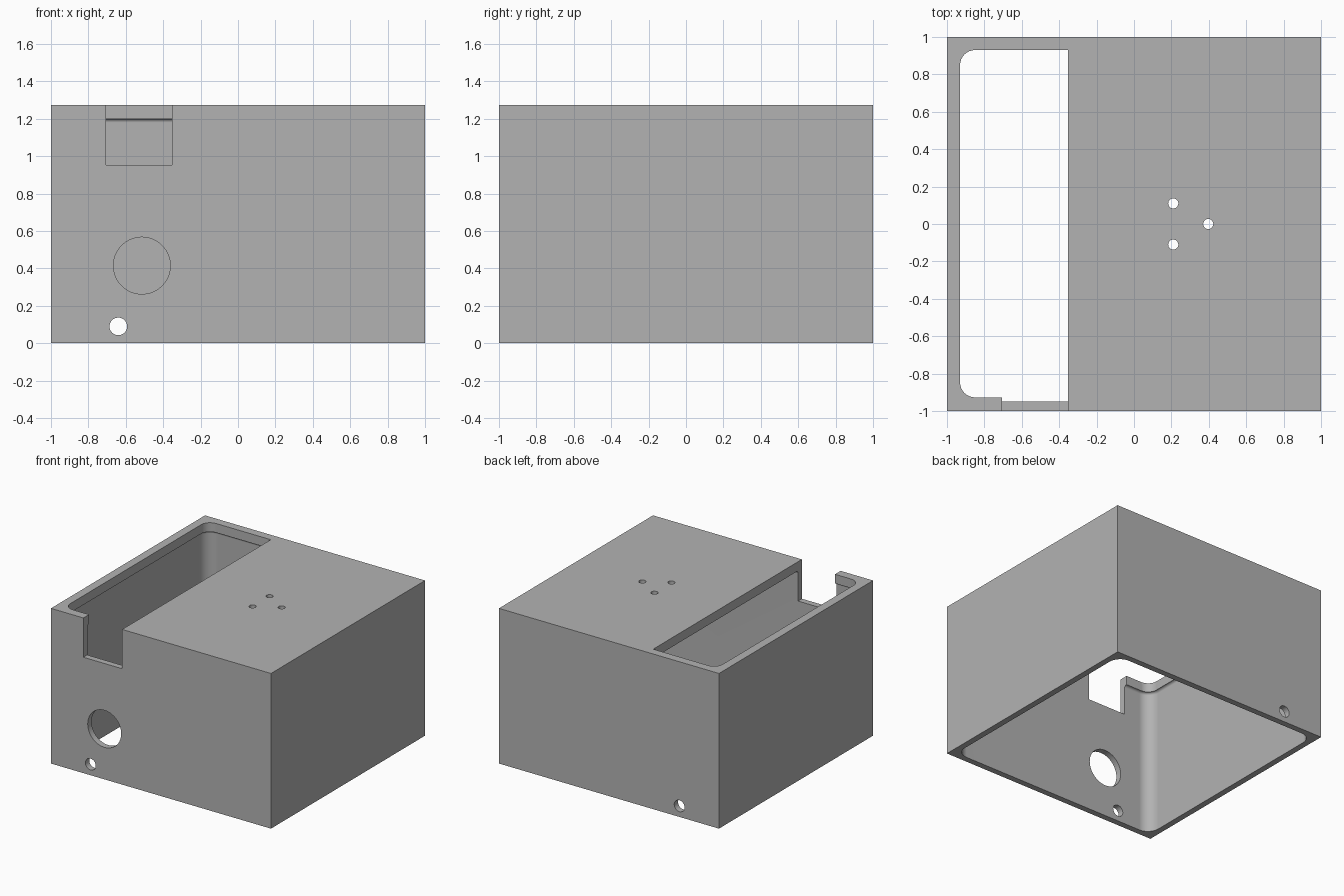
import bpy
import bmesh
from mathutils import Matrix, Vector

old = bpy.data.objects.get("Cube")
if old:
    bpy.data.objects.remove(old, do_unlink=True)

HEIGHT = 1.275
ROOF_UNDERSIDE = 1.2
WALL = 0.05

grey = bpy.data.materials.new("plain_grey")
grey.use_nodes = True
COLOUR = (0.45, 0.45, 0.45, 1)
grey.diffuse_color = COLOUR
grey.node_tree.nodes["Principled BSDF"].inputs["Base Color"].default_value = COLOUR


def finish(name, bm):
    mesh = bpy.data.meshes.new(name)
    bm.to_mesh(mesh)
    bm.free()
    mesh.materials.append(grey)
    obj = bpy.data.objects.new(name, mesh)
    bpy.context.collection.objects.link(obj)
    return obj


def round_edges(bm, rule, radius, segments):
    edges = [e for e in bm.edges if rule(e.verts[0].co, e.verts[1].co)]
    bmesh.ops.bevel(bm, geom=edges, offset=radius, segments=segments,
                    profile=0.5, affect='EDGES')


def block(low, high):
    low, high = Vector(low), Vector(high)
    bm = bmesh.new()
    place = Matrix.Translation((low + high) / 2) @ Matrix.Diagonal((high - low).to_4d())
    bmesh.ops.create_cube(bm, size=1, matrix=place)
    return bm


def is_vertical(a, b):
    return abs(a.z - b.z) > 0.1


def drill(name, centre, radius, depth, axis, sides=48):
    bm = bmesh.new()
    turn = Matrix.Rotation(1.5707963, 4, 'X') if axis == 'Y' else Matrix()
    bmesh.ops.create_cone(bm, cap_ends=True, segments=sides, radius1=radius,
                          radius2=radius, depth=depth,
                          matrix=Matrix.Translation(centre) @ turn)
    return finish(name, bm)


# Outer shell
case = finish("enclosure", block((-1, -1, 0), (1, 1, HEIGHT)))
cutters = []

# Hollow inside, open below, with rounded corners and a small fillet under the roof
inner = 1 - WALL
bm = block((-inner, -inner, -0.2), (inner, inner, ROOF_UNDERSIDE))
round_edges(bm, is_vertical, 0.1, 8)
round_edges(bm, lambda a, b: min(a.z, b.z) > ROOF_UNDERSIDE - 0.001, 0.02, 5)
cutters.append(finish("cavity_cutter", bm))

# Long roof opening, rounded on its outer corners
bm = block((-0.93, -0.927, 1.1), (-0.353, 0.93, 1.5))
round_edges(bm, lambda a, b: is_vertical(a, b) and a.x < -0.9, 0.08, 8)
cutters.append(finish("roof_opening_cutter", bm))

# Notch in the front wall
cutters.append(finish("notch_cutter", block((-0.705, -1.1, 0.952), (-0.353, -0.9, 1.5))))

# Large front hole and the small hole through front and back
cutters.append(drill("port_cutter", (-0.514, -1, 0.415), 0.152, 0.3, 'Y', 64))
cutters.append(drill("cable_hole_cutter", (-0.64, 0, 0.09), 0.047, 2.4, 'Y'))

# Three screw holes in the roof
for x, y in ((0.21, 0.11), (0.21, -0.11), (0.397, 0)):
    cutters.append(drill("screw_hole_cutter", (x, y, HEIGHT), 0.027, 0.4, 'Z', 32))

bpy.context.view_layer.objects.active = case
case.select_set(True)
for cutter in cutters:
    cutter.select_set(False)
    cutter.hide_render = True
    mod = case.modifiers.new(cutter.name, 'BOOLEAN')
    mod.operation = 'DIFFERENCE'
    mod.solver = 'EXACT'
    mod.object = cutter
    bpy.ops.object.modifier_apply(modifier=mod.name)
for cutter in cutters:
    bpy.data.objects.remove(cutter, do_unlink=True)

# Smooth fillets and holes, crisp edges elsewhere
bpy.ops.object.shade_smooth_by_angle(angle=0.52)
weighted = case.modifiers.new("weighted_normals", 'WEIGHTED_NORMAL')
weighted.keep_sharp = True
